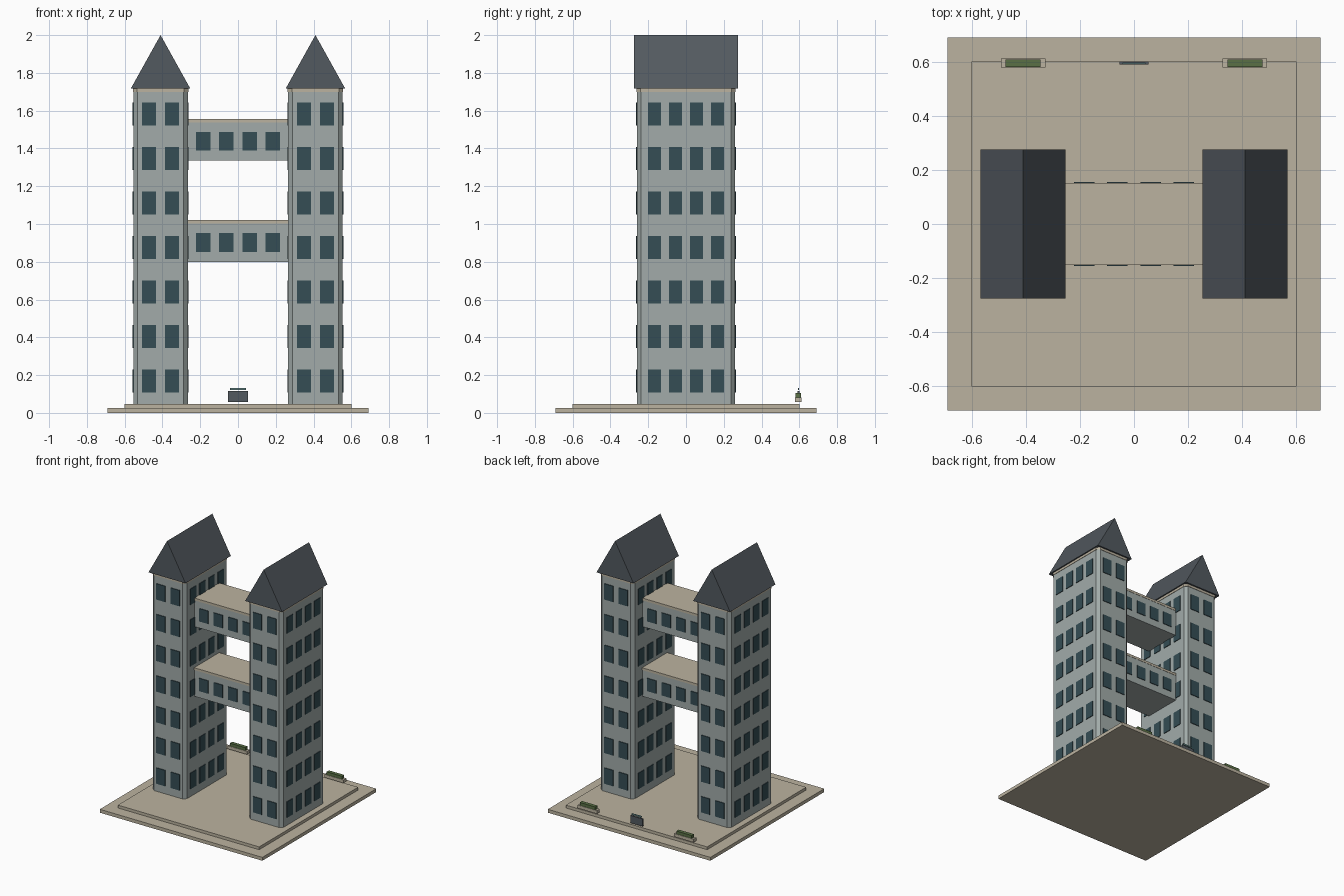
import bpy, bmesh

if "Cube" in bpy.data.objects:
    bpy.data.objects.remove(bpy.data.objects["Cube"])


def mat(name, rgb):
    m = bpy.data.materials.new(name)
    m.diffuse_color = (*rgb, 1)
    m.use_nodes = True
    m.node_tree.nodes["Principled BSDF"].inputs["Base Color"].default_value = m.diffuse_color
    return m


STONE = mat("stone", (0.36, 0.41, 0.40))
GLASS = mat("glass", (0.035, 0.075, 0.09))
SLATE = mat("slate", (0.085, 0.10, 0.115))
SAND = mat("sand", (0.50, 0.45, 0.35))
LEAF = mat("leaf", (0.10, 0.16, 0.06))
TEAL = mat("teal", (0.15, 0.28, 0.28))


def finish(name, bm, m):
    bmesh.ops.recalc_face_normals(bm, faces=bm.faces)
    me = bpy.data.meshes.new(name)
    bm.to_mesh(me)
    bm.free()
    me.materials.append(m)
    ob = bpy.data.objects.new(name, me)
    bpy.context.collection.objects.link(ob)
    return ob


def add_box(bm, x, y, z):
    vs = bmesh.ops.create_cube(bm, size=1)["verts"]
    for v in vs:
        for i, (a, b) in enumerate((x, y, z)):
            v.co[i] = a if v.co[i] < 0 else b


def box(name, x, y, z, m):
    bm = bmesh.new()
    add_box(bm, x, y, z)
    return finish(name, bm, m)


def prism(name, pts, depth, m):
    """Extrude a closed 3D outline along a vector."""
    bm = bmesh.new()
    f = bm.faces.new([bm.verts.new(p) for p in pts])
    g = bmesh.ops.extrude_face_region(bm, geom=[f])["geom"]
    bmesh.ops.translate(bm, vec=depth, verts=[v for v in g if isinstance(v, bmesh.types.BMVert)])
    return finish(name, bm, m)


def octagon(cx, hx, hy, c, z):
    q = [(hx, hy - c), (hx - c, hy), (c - hx, hy), (-hx, hy - c)]
    return [(cx + x, y, z) for x, y in q] + [(cx - x, -y, z) for x, y in q]


# Stepped plinth
box("lower_plinth", (-.69, .69), (-.69, .69), (0, .026), SAND)
box("upper_plinth", (-.6, .6), (-.6, .6), (.026, .048), SAND)

# Towers with chamfered corners, cornice, gable roof and windows on all sides
HX, HY, P = .144, .26, .005
for side, cx in (("left", -.41), ("right", .41)):
    prism(side + "_tower", octagon(cx, HX, HY, .022, .048), (0, 0, 1.652), STONE)
    prism(side + "_cornice", octagon(cx, HX + .003, HY + .003, .022, 1.70), (0, 0, .018), SAND)
    prism(side + "_roof", [(cx - .157, -.275, 1.718), (cx + .157, -.275, 1.718), (cx, -.275, 2)],
          (0, .55, 0), SLATE)
    bm = bmesh.new()
    for row in range(7):
        z = .169 + row * .2355
        zz = (z - .061, z + .061)
        for s in (-1, 1):
            for col in (-.061, .061):
                x = cx + col
                add_box(bm, (x - .0375, x + .0375), sorted((s * (HY - P), s * (HY + P))), zz)
            for col in range(4):
                y = (col - 1.5) * .111
                add_box(bm, sorted((cx + s * (HX - P), cx + s * (HX + P))), (y - .035, y + .035), zz)
    finish(side + "_tower_windows", bm, GLASS)

# Two sky bridges between the towers
for level, z in (("lower", .80), ("upper", 1.335)):
    box(level + "_bridge", (-.266, .266), (-.15, .15), (z, z + .202), STONE)
    box(level + "_bridge_deck", (-.266, .266), (-.152, .152), (z + .202, z + .22), SAND)
    bm = bmesh.new()
    for col in range(4):
        x = (col - 1.5) * .123
        for s in (-1, 1):
            add_box(bm, (x - .038, x + .038), sorted((s * .145, s * .155)), (z + .053, z + .152))
    finish(level + "_bridge_windows", bm, GLASS)

# Planters with hedges along the back edge
for side, cx in (("left", -.41), ("right", .41)):
    box(side + "_planter", (cx - .082, cx + .082), (.578, .612), (.058, .082), SAND)
    box(side + "_hedge", (cx - .065, cx + .065), (.581, .609), (.082, .105), LEAF)

# Entrance marker between the planters
box("marker_panel", (-.053, .053), (.590, .600), (.058, .115), SLATE)
box("marker_bar", (-.042, .042), (.592, .598), (.121, .132), TEAL)
